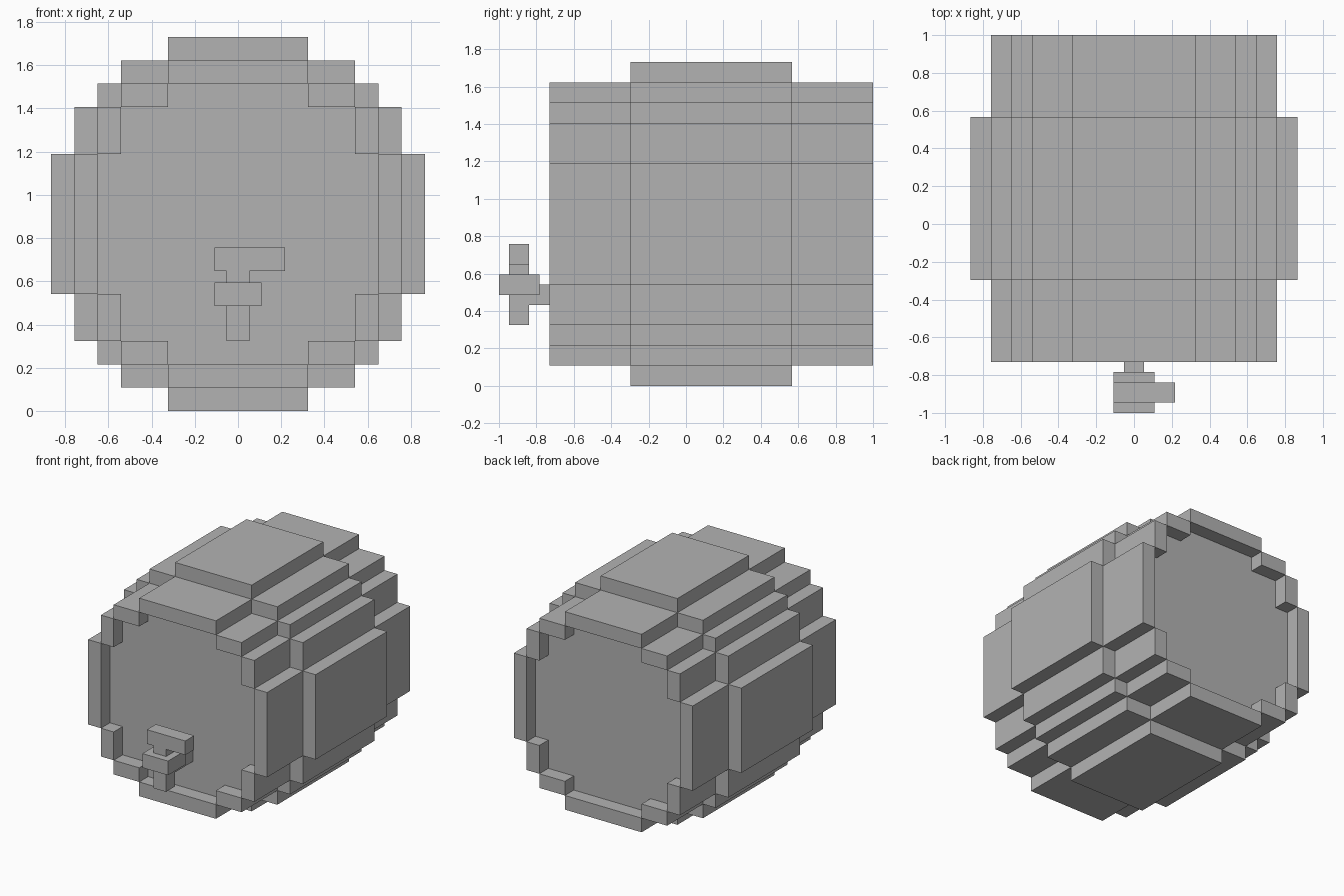
import bpy
import bmesh

default = bpy.data.objects.get("Cube")
if default:
    bpy.data.objects.remove(default, do_unlink=True)

U = 1.73 / 16      # one block of the model's grid
MID_Z = 8 * U      # height of the barrel axis
MID_Y = 0.135      # middle of the barrel along its length

grey = bpy.data.materials.new("plain grey")
grey.use_nodes = True
grey.diffuse_color = (0.45, 0.45, 0.45, 1)
grey.node_tree.nodes["Principled BSDF"].inputs["Base Color"].default_value = grey.diffuse_color


def finish(name, bm):
    bmesh.ops.recalc_face_normals(bm, faces=bm.faces)
    mesh = bpy.data.meshes.new(name)
    bm.to_mesh(mesh)
    bm.free()
    mesh.materials.append(grey)
    obj = bpy.data.objects.new(name, mesh)
    bpy.context.collection.objects.link(obj)
    return obj


def box(name, x, y, z):
    """Box from (low, high) ranges in blocks, measured from the barrel centre."""
    bm = bmesh.new()
    bmesh.ops.create_cube(bm, size=1)
    for v in bm.verts:
        v.co = ((x[v.co.x > 0]) * U,
                (y[v.co.y > 0]) * U + MID_Y,
                (z[v.co.z > 0]) * U + MID_Z)
    return finish(name, bm)


def stave_ring(name, inner, half_length):
    """Ring of one-block-thick staves; inner is the distance to the top stave."""
    y = (-half_length, half_length)
    r = inner
    box(name + "_top", (-3, 3), y, (r, r + 1))
    box(name + "_bottom", (-3, 3), y, (-r - 1, -r))
    for side, s in (("left", 1), ("right", -1)):
        def span(a, b, s=s):
            return tuple(sorted((a * s, b * s)))
        box(f"{name}_{side}", span(r, r + 1), y, (-3, 3))
        for level, t in (("upper", 1), ("lower", -1)):
            # stepped corner between the flat staves
            corner = [((3, 5), (r - 1, r)), ((r - 1, r), (3, 5))]
            if r == 7:
                corner.append(((5, 6), (5, 6)))
            for i, (cx, cz) in enumerate(corner):
                z = tuple(sorted((cz[0] * t, cz[1] * t)))
                box(f"{name}_{level}_{side}_{i + 1}", span(*cx), y, z)


# Long staves, and the thicker belly staves over the middle
stave_ring("long_stave", 6, 8)
stave_ring("belly_stave", 7, 4)

# Stepped heads, set one block in from the stave ends
quarter = [(6, 3), (5, 3), (5, 5), (3, 5), (3, 6)]
outline = (quarter
           + [(-x, z) for x, z in reversed(quarter)]
           + [(-x, -z) for x, z in quarter]
           + [(x, -z) for x, z in reversed(quarter)])
bm = bmesh.new()
face = bm.faces.new([bm.verts.new((x * U, MID_Y - 7 * U, z * U + MID_Z)) for x, z in outline])
extruded = bmesh.ops.extrude_face_region(bm, geom=[face], use_keep_orig=True)
moved = [g for g in extruded["geom"] if isinstance(g, bmesh.types.BMVert)]
bmesh.ops.translate(bm, verts=moved, vec=(0, 14 * U, 0))
finish("barrel_heads", bm)

# Tap on the front head
box("tap_pipe", (-0.5, 0.5), (-9, -7), (-4, -3))
box("tap_body", (-1, 1), (-10.5, -8.5), (-3.5, -2.5))
box("tap_spout", (-0.5, 0.5), (-10, -9), (-5, -3.5))
box("tap_stem", (-0.5, 0.5), (-10, -9), (-2.5, -2))
box("tap_handle", (-1, 2), (-10, -9), (-2, -1))
